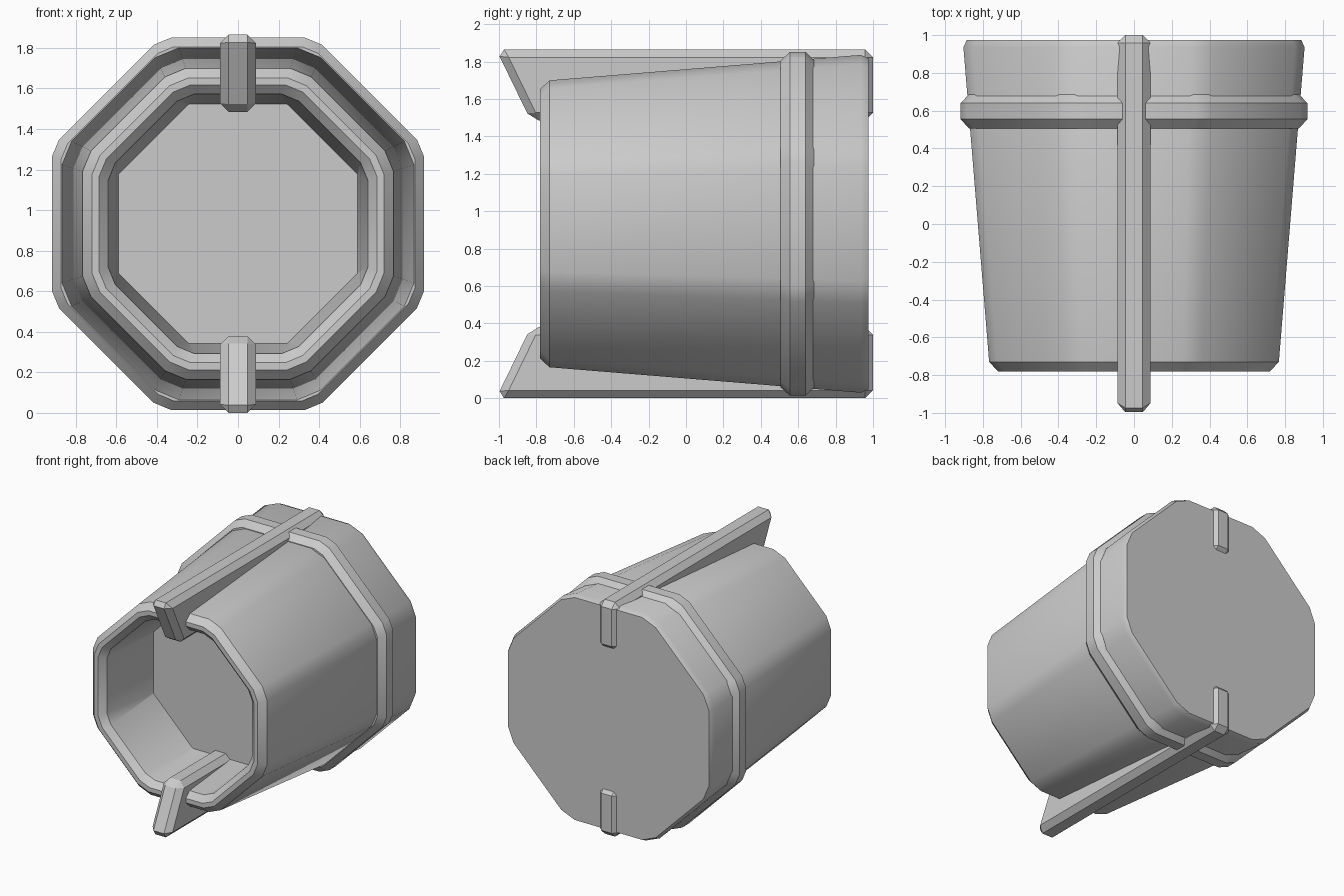
import bpy, bmesh, math
from mathutils import Vector

if "Cube" in bpy.data.objects:
    bpy.data.objects.remove(bpy.data.objects["Cube"])

CZ = 0.9325  # height of the pod's axis


def finish(bm, name, smooth=True):
    bmesh.ops.recalc_face_normals(bm, faces=bm.faces)
    mesh = bpy.data.meshes.new(name)
    bm.to_mesh(mesh)
    bm.free()
    ob = bpy.data.objects.new(name, mesh)
    bpy.context.collection.objects.link(ob)
    if smooth:
        bpy.ops.object.select_all(action='DESELECT')
        ob.select_set(True)
        bpy.context.view_layer.objects.active = ob
        bpy.ops.object.shade_smooth_by_angle(angle=math.radians(30))
    return ob


def octagon(bm, y, r, cut):
    """Octagon of apothem r across the y axis, each corner cut by a chamfer."""
    h = r * math.tan(math.pi / 8) - cut
    verts = []
    for i in range(8):
        a = i * math.pi / 4
        n = Vector((math.cos(a), 0, math.sin(a)))
        t = Vector((-math.sin(a), 0, math.cos(a)))
        for s in (-h, h):
            verts.append(bm.verts.new(n * r + t * s + Vector((0, y, CZ))))
    return verts


def loft(name, profile, closed=False):
    bm = bmesh.new()
    rings = [octagon(bm, *p) for p in profile]
    pairs = list(zip(rings, rings[1:]))
    if closed:
        pairs.append((rings[-1], rings[0]))
    else:
        bm.faces.new(rings[0])
        bm.faces.new(rings[-1])
    for a, b in pairs:
        for i in range(16):
            j = (i + 1) % 16
            bm.faces.new((a[i], a[j], b[j], b[i]))
    return finish(bm, name)


# Tapered shell: cavity floor, inner wall, bevelled rim, outer wall, back cap
loft("pod_body", [
    (-0.22, 0.59, 0.004), (-0.735, 0.64, 0.05), (-0.78, 0.685, 0.05),
    (-0.78, 0.72, 0.055), (-0.73, 0.767, 0.06), (0.935, 0.903, 0.07),
    (0.975, 0.885, 0.07)])

# Raised band near the back
loft("pod_band", [
    (0.505, 0.85, 0.045), (0.505, 0.873, 0.045), (0.555, 0.918, 0.05),
    (0.64, 0.918, 0.05), (0.685, 0.875, 0.045), (0.685, 0.85, 0.045)], closed=True)


# Long fins above and below, hooked over both ends
def fin(name, side):
    outline = [(-1.015, 0.9325), (1.0, 0.9325), (1.0, 0.5525), (-0.83, 0.5525)]
    bm = bmesh.new()
    l, r = [[bm.verts.new((x, y, CZ + side * z)) for y, z in outline]
            for x in (-0.088, 0.088)]
    bm.faces.new(l)
    bm.faces.new(r)
    for i in range(4):
        j = (i + 1) % 4
        bm.faces.new((l[i], l[j], r[j], r[i]))
    bmesh.ops.recalc_face_normals(bm, faces=bm.faces)
    bmesh.ops.bevel(bm, geom=bm.edges[:], offset=0.042, segments=1,
                    affect='EDGES', profile=0.5)
    finish(bm, name, smooth=False)


fin("top_fin", 1)
fin("bottom_fin", -1)
